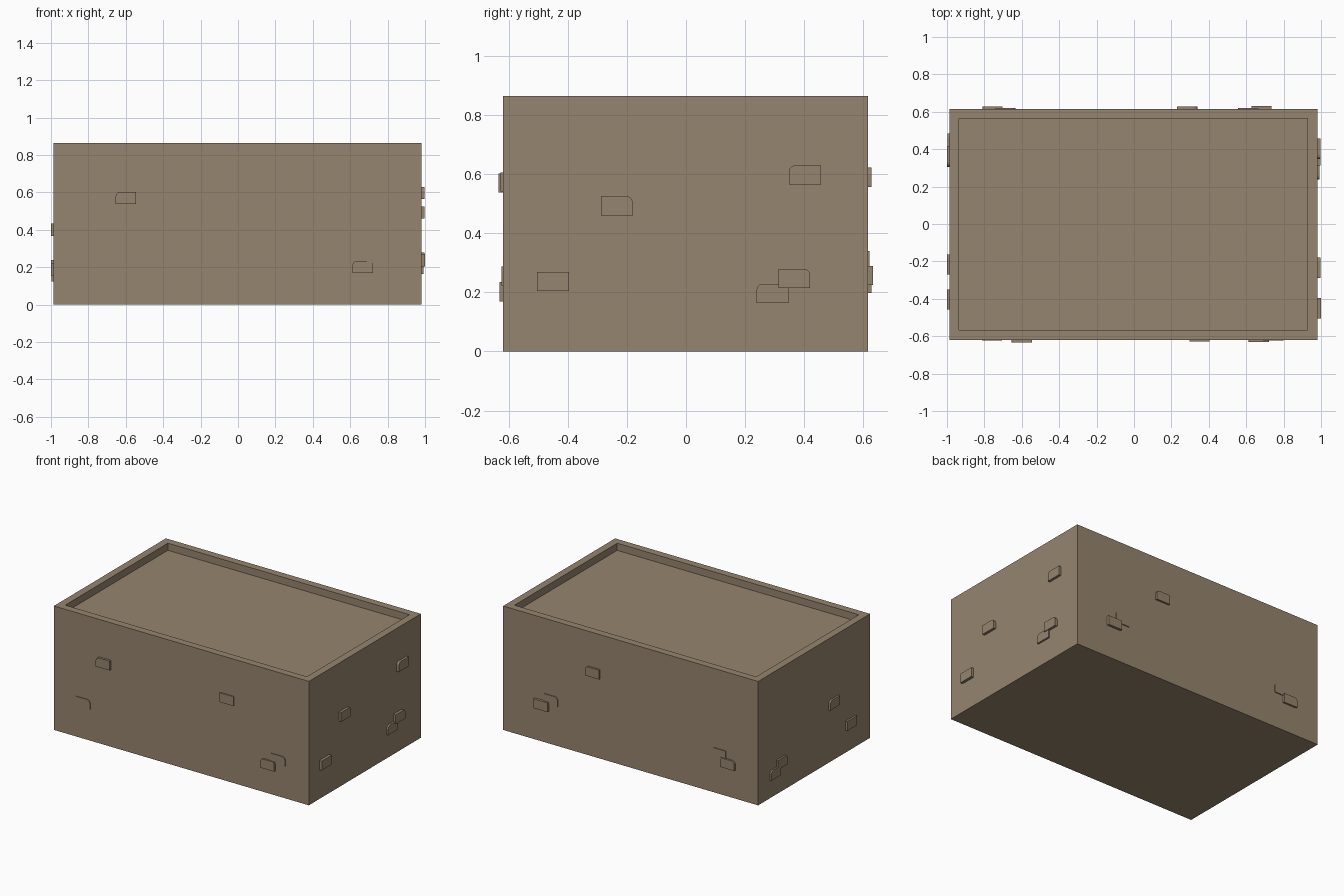
import bpy, bmesh, math
from mathutils import Vector

if "Cube" in bpy.data.objects:
    bpy.data.objects.remove(bpy.data.objects["Cube"])

mat = bpy.data.materials.new("sandy_plaster")
mat.diffuse_color = (0.305, 0.232, 0.156, 1)
mat.use_nodes = True
mat.node_tree.nodes["Principled BSDF"].inputs["Base Color"].default_value = mat.diffuse_color

X0, X1, Y0, Y1, H = -0.987, 0.980, -0.619, 0.615, 0.864
RIM, DEPTH = 0.073, 0.05          # parapet width and roof recess depth


def finish(bm, name):
    bmesh.ops.recalc_face_normals(bm, faces=bm.faces)
    me = bpy.data.meshes.new(name)
    bm.to_mesh(me)
    bm.free()
    me.materials.append(mat)
    ob = bpy.data.objects.new(name, me)
    bpy.context.collection.objects.link(ob)
    return ob


# Building block with sunken roof
bm = bmesh.new()
bmesh.ops.create_cube(bm, size=1)
for v in bm.verts:
    v.co = (X0 if v.co.x < 0 else X1, Y0 if v.co.y < 0 else Y1, 0 if v.co.z < 0 else H)
top = max(bm.faces, key=lambda f: f.calc_center_median().z)
bmesh.ops.inset_region(bm, faces=[top], thickness=RIM)
inner = bmesh.ops.extrude_face_region(bm, geom=[top])["geom"]
bmesh.ops.translate(bm, vec=(0, 0, -DEPTH), verts=[g for g in inner if isinstance(g, bmesh.types.BMVert)])
if top.is_valid:
    bmesh.ops.delete(bm, geom=[top], context='FACES_ONLY')
finish(bm, "building_block")


# Exposed bricks: u along the wall, z up, 'out' is how far it sticks out
W, BH, R = 0.108, 0.065, 0.022
FRAMES = {
    "front": lambda u, z, d: (u, Y0 - d, z),
    "back": lambda u, z, d: (u, Y1 + d, z),
    "right": lambda u, z, d: (X1 + d, u, z),
    "left": lambda u, z, d: (X0 - d, u, z),
}


def brick(side, n, u, z, out, side_round):
    """side_round: -1 / +1 rounds the upper corner on that side, 0 none."""
    pts = [(-W / 2, -BH / 2), (W / 2, -BH / 2)]
    for s in (1, -1):
        if s == side_round:
            arc = [(s * (W / 2 - R + R * math.cos(a)), BH / 2 - R + R * math.sin(a))
                   for a in (0, math.pi / 6, math.pi / 3, math.pi / 2)]
            pts += arc if s == 1 else arc[::-1]
        else:
            pts.append((s * W / 2, BH / 2))
    bm = bmesh.new()
    fr = FRAMES[side]
    back = [bm.verts.new(fr(u + p, z + q, -0.01)) for p, q in pts]
    front = [bm.verts.new(fr(u + p, z + q, out)) for p, q in pts]
    bm.faces.new(back)
    bm.faces.new(front)
    k = len(pts)
    for i in range(k):
        j = (i + 1) % k
        bm.faces.new((back[i], back[j], front[j], front[i]))
    finish(bm, f"{side}_brick_{n}")


BRICKS = {
    "front": [(-0.600, 0.570, 0.015, -1), (0.350, 0.573, 0.008, 0), (0.667, 0.202, 0.012, -1),
              (0.745, 0.255, 0.005, 1), (-0.760, 0.250, 0.005, 1)],
    "right": [(-0.234, 0.493, 0.018, 1), (0.402, 0.597, 0.017, -1), (-0.450, 0.237, 0.019, 0),
              (0.366, 0.247, 0.018, 1), (0.292, 0.196, 0.012, -1)],
    "back": [(0.285, 0.589, 0.013, 1), (0.681, 0.257, 0.017, 0), (0.611, 0.308, 0.006, -1),
             (-0.757, 0.230, 0.013, -1), (-0.687, 0.281, 0.006, 1)],
    "left": [(-0.216, 0.400, 0.013, 1), (-0.403, 0.187, 0.013, 0),
             (0.360, 0.207, 0.013, -1), (0.430, 0.157, 0.011, 1)],
}
for side, rows in BRICKS.items():
    for n, row in enumerate(rows, 1):
        brick(side, n, *row)
